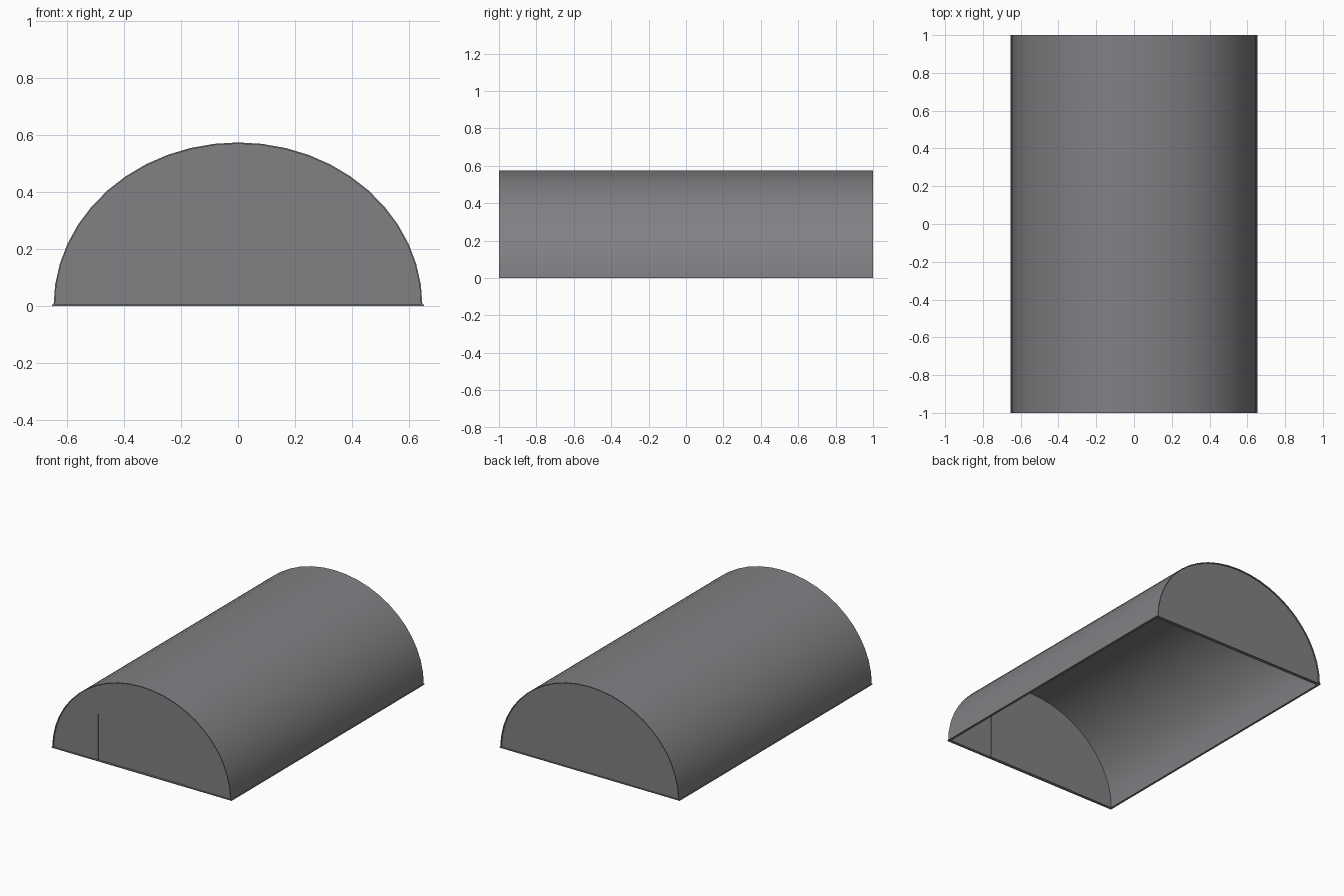
import bpy, bmesh, math

if "Cube" in bpy.data.objects:
    bpy.data.objects.remove(bpy.data.objects["Cube"])

HALF_W, HEIGHT, SEGS = 0.648, 0.575, 24
THICK = 0.005           # arched sheet thickness
RECESS = 0.008          # end walls sit slightly inside the arch rim
WALL = 0.01
DOOR_W, DOOR_H = 0.32, 0.307

grey = bpy.data.materials.new("hangar_grey")
grey.diffuse_color = (0.22, 0.22, 0.235, 1)
grey.use_nodes = True
grey.node_tree.nodes["Principled BSDF"].inputs["Base Color"].default_value = grey.diffuse_color


def arch(inset=0.0):
    """Half ellipse from right to left in the XZ plane."""
    a, b = HALF_W - inset, HEIGHT - inset
    return [(a * math.cos(math.pi * i / SEGS), b * math.sin(math.pi * i / SEGS))
            for i in range(SEGS + 1)]


def extrude_profile(name, pts, y0, y1):
    """Solid made by sweeping an XZ outline along Y."""
    bm = bmesh.new()
    face = bm.faces.new([bm.verts.new((x, y0, z)) for x, z in pts])
    ext = bmesh.ops.extrude_face_region(bm, geom=[face])
    moved = [g for g in ext["geom"] if isinstance(g, bmesh.types.BMVert)]
    bmesh.ops.translate(bm, verts=moved, vec=(0, y1 - y0, 0))
    bmesh.ops.recalc_face_normals(bm, faces=bm.faces)
    me = bpy.data.meshes.new(name)
    bm.to_mesh(me)
    bm.free()
    me.materials.append(grey)
    ob = bpy.data.objects.new(name, me)
    bpy.context.collection.objects.link(ob)
    return ob


def rect(x0, x1, z0, z1):
    return [(x0, z0), (x1, z0), (x1, z1), (x0, z1)]


# Arched roof: thin sheet, open underneath
roof = extrude_profile("arched_roof", arch() + arch(THICK)[::-1], -1, 1)
bpy.context.view_layer.objects.active = roof
roof.select_set(True)
bpy.ops.object.shade_smooth_by_angle(angle=math.radians(35))

# End walls: plain at the back, with a door opening at the front
opening = [(-DOOR_W, 0), (-DOOR_W, DOOR_H), (DOOR_W, DOOR_H), (DOOR_W, 0)]
extrude_profile("back_wall", arch(THICK), 1 - RECESS - WALL, 1 - RECESS)
extrude_profile("front_wall", arch(THICK) + opening, -1 + RECESS, -1 + RECESS + WALL)

# Door panel, set back in the opening
extrude_profile("door", rect(-DOOR_W, DOOR_W, 0, DOOR_H),
                -1 + RECESS + 0.005, -1 + RECESS + WALL + 0.005)

# Low base frame: sills at the ends, rails along the sides
for label, s in (("front", -1), ("back", 1)):
    extrude_profile(label + "_sill", rect(-0.654, 0.654, 0, 0.005), s, s * 0.98)
for label, s in (("left", -1), ("right", 1)):
    extrude_profile(label + "_rail", rect(s * 0.64, s * 0.654, 0, 0.005), -0.98, 0.98)
